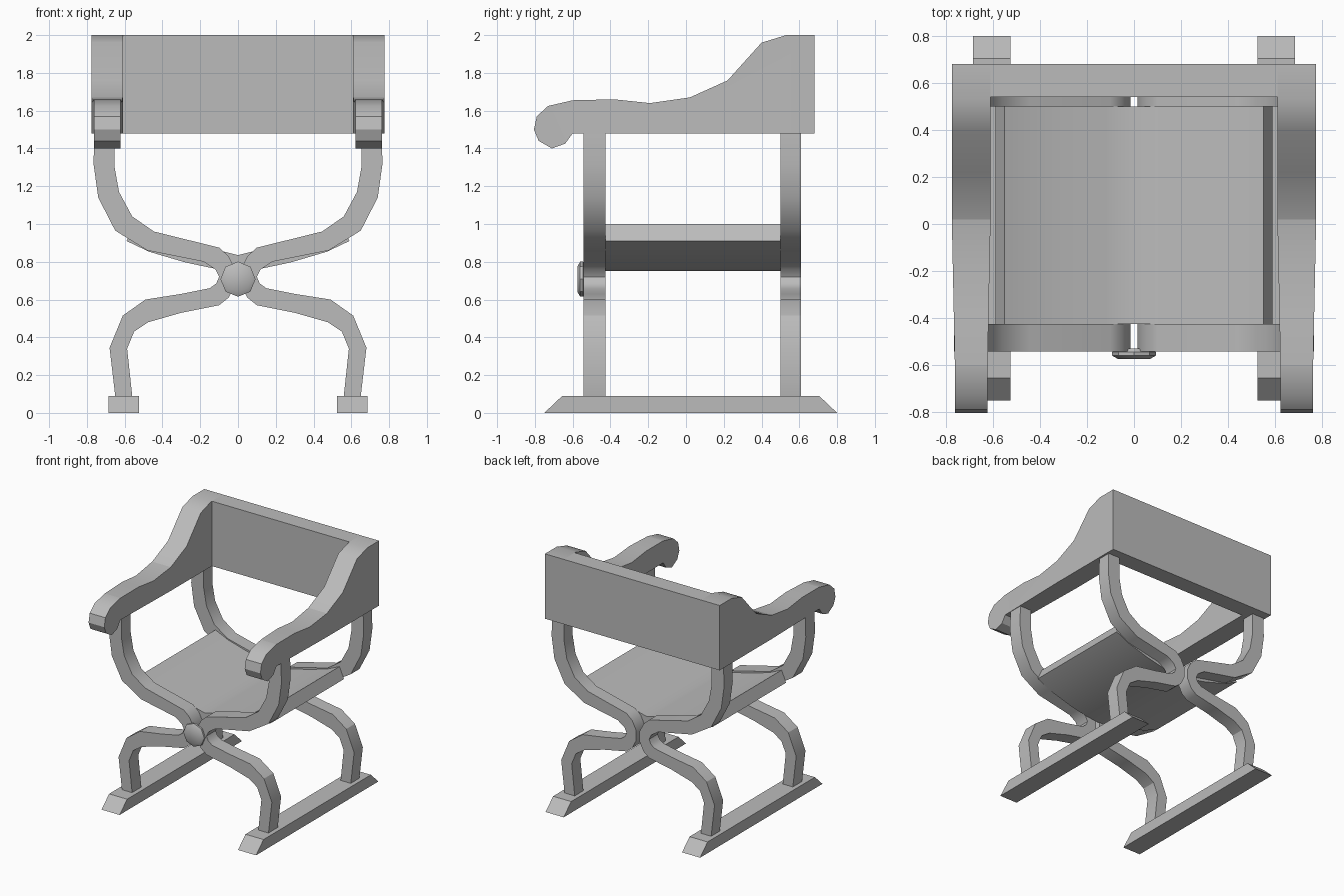
import bpy, bmesh, math
from mathutils import Vector

cube = bpy.data.objects.get("Cube")
if cube:
    bpy.data.objects.remove(cube, do_unlink=True)

grey = bpy.data.materials.new("plain grey")
grey.use_nodes = True
COLOUR = (0.5, 0.5, 0.5, 1)
grey.diffuse_color = COLOUR
grey.node_tree.nodes["Principled BSDF"].inputs["Base Color"].default_value = COLOUR


def prism(name, profile, start, depth, axis, adjust=None):
    """Extrude a flat profile along x (profile is y, z) or along y (profile is x, z)."""
    bm = bmesh.new()
    if axis == "x":
        verts = [bm.verts.new((start, a, b)) for a, b in profile]
        step = Vector((depth, 0, 0))
    else:
        verts = [bm.verts.new((a, start, b)) for a, b in profile]
        step = Vector((0, depth, 0))
    face = bm.faces.new(verts)
    out = bmesh.ops.extrude_face_region(bm, geom=[face], use_keep_orig=True)
    moved = [g for g in out["geom"] if isinstance(g, bmesh.types.BMVert)]
    bmesh.ops.translate(bm, verts=moved, vec=step)
    if adjust:
        adjust(bm)
    bmesh.ops.recalc_face_normals(bm, faces=bm.faces)
    return finish(name, bm)


def finish(name, bm):
    mesh = bpy.data.meshes.new(name)
    bm.to_mesh(mesh)
    bm.free()
    obj = bpy.data.objects.new(name, mesh)
    bpy.context.collection.objects.link(obj)
    mesh.materials.append(grey)
    bpy.ops.object.select_all(action="DESELECT")
    obj.select_set(True)
    bpy.context.view_layer.objects.active = obj
    bpy.ops.object.shade_smooth_by_angle(angle=math.radians(32))
    return obj


def flip(profile, side):
    return [(side * a, b) for a, b in profile]


def taper_arm(bm):
    # the armrest narrows gently towards its scrolled front
    for y in (0.02, -0.60):
        bmesh.ops.bisect_plane(bm, geom=bm.verts[:] + bm.edges[:] + bm.faces[:],
                               plane_co=(0, y, 0), plane_no=(0, 1, 0))
    for v in bm.verts:
        t = min(max((0.02 - v.co.y) / 0.62, 0), 1)
        side = math.copysign(1, v.co.x)
        v.co.x -= side * t * (0.013 if abs(v.co.x) > 0.7 else -0.013)


# Armrest outline (y, z)
ARM = [(0.68, 1.48), (0.68, 2.0), (0.53, 2.0), (0.40, 1.96), (0.22, 1.76),
       (0.02, 1.67), (-0.19, 1.64), (-0.38, 1.66), (-0.60, 1.655), (-0.73, 1.625),
       (-0.79, 1.57), (-0.805, 1.50), (-0.78, 1.44), (-0.71, 1.40), (-0.64, 1.425),
       (-0.60, 1.48)]

# Curved leg (x, z): edge facing the middle, then edge facing outwards
LEG_INNER = [(0.655, 1.48), (0.655, 1.31), (0.63, 1.17), (0.56, 1.04), (0.445, 0.96),
             (0.10, 0.875), (0.05, 0.83), (0.015, 0.76), (0.015, 0.68), (0.05, 0.61),
             (0.10, 0.57), (0.30, 0.53), (0.475, 0.48), (0.55, 0.43), (0.587, 0.34),
             (0.56, 0.09)]
LEG_OUTER = [(0.65, 0.09), (0.68, 0.345), (0.61, 0.515), (0.49, 0.60), (0.30, 0.63),
             (0.15, 0.66), (0.115, 0.685), (0.10, 0.72), (0.12, 0.76), (0.18, 0.80),
             (0.48, 0.86), (0.65, 0.965), (0.74, 1.14), (0.765, 1.32), (0.76, 1.48)]

FOOT = [(-0.75, 0), (-0.655, 0.09), (0.705, 0.09), (0.80, 0)]

for side, label in ((1, "left"), (-1, "right")):
    prism(label + "_armrest", ARM, side * 0.61, side * 0.165, "x", taper_arm)
    prism(label + "_foot_rail", FOOT, side * 0.525, side * 0.16, "x")
    leg = flip(LEG_INNER + LEG_OUTER, side)
    prism(label + "_front_leg", leg, -0.542, 0.117, "y")
    prism(label + "_back_leg", leg, 0.50, 0.11, "y")

# Backrest panel between the armrests
prism("backrest", [(-0.61, 1.48), (0.61, 1.48), (0.61, 2.0), (-0.61, 2.0)], 0.54, 0.14, "y")

# Sagging seat
SEAT_TOP = [(0.55, 1.0), (0.44, 0.95), (0.28, 0.905), (0.12, 0.865)]
SEAT_BOTTOM = [(0.59, 0.91), (0.47, 0.853), (0.28, 0.797), (0.13, 0.765)]
seat = (SEAT_TOP + [(0, 0.835)] + flip(SEAT_TOP[::-1], -1)
        + flip(SEAT_BOTTOM, -1) + [(0, 0.75)] + SEAT_BOTTOM[::-1])
prism("seat", seat, -0.425, 0.925, "y")

# Octagonal boss where the front legs meet, with a bevelled rim
bm = bmesh.new()
rings = []
for y, r in ((-0.53, 0.08), (-0.545, 0.093), (-0.56, 0.093), (-0.575, 0.067)):
    rings.append([bm.verts.new((r * math.sin(k * math.pi / 4), y, 0.708 + r * math.cos(k * math.pi / 4)))
                  for k in range(8)])
for a, b in zip(rings, rings[1:]):
    for k in range(8):
        bm.faces.new((a[k], a[(k + 1) % 8], b[(k + 1) % 8], b[k]))
bm.faces.new(rings[0])
bm.faces.new(rings[-1])
bmesh.ops.recalc_face_normals(bm, faces=bm.faces)
finish("front_boss", bm)
